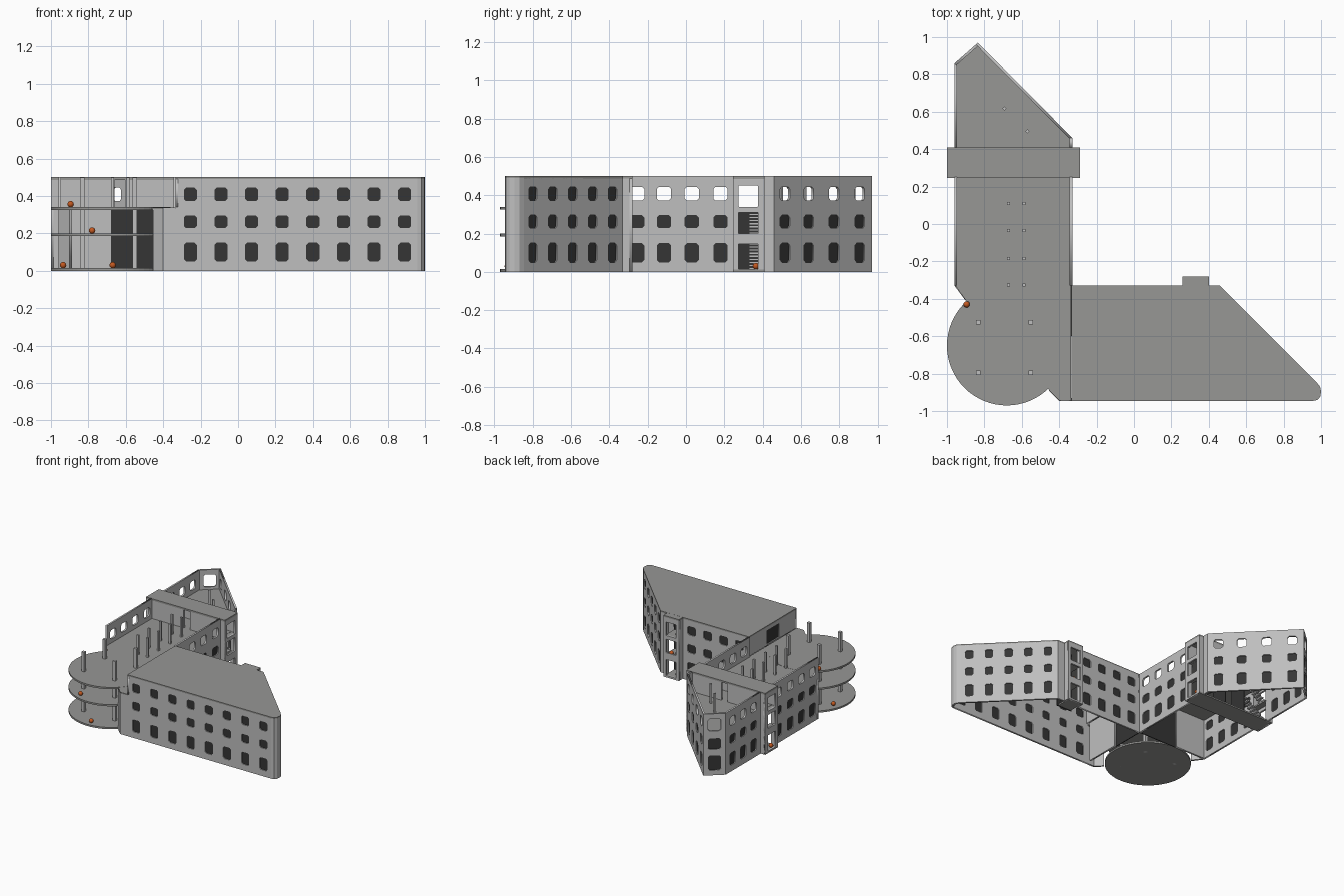
import bpy, bmesh, math
from mathutils import Matrix, Vector

if "Cube" in bpy.data.objects:
    bpy.data.objects.remove(bpy.data.objects["Cube"])

def mat(name, c):
    m = bpy.data.materials.new(name)
    m.diffuse_color = (*c, 1)
    m.use_nodes = True
    m.node_tree.nodes["Principled BSDF"].inputs["Base Color"].default_value = m.diffuse_color
    return m

WALL = mat("wall_grey", (0.52, 0.52, 0.52))
SLAB = mat("slab_grey", (0.31, 0.31, 0.30))
DARK = mat("dark_glass", (0.035, 0.035, 0.035))
ORANGE = mat("orange", (0.55, 0.10, 0.015))
T = 0.014                                            # wall thickness
ROWS = ((0.10, 0.10), (0.262, 0.068), (0.408, 0.072))  # window centre height, size
TALL = ((0.08, 0.13), (0.255, 0.11), (0.395, 0.11))    # stair tower openings

def link(name, me, m):
    me.materials.clear()
    me.materials.append(m)
    ob = bpy.data.objects.new(name, me)
    bpy.context.collection.objects.link(ob)
    return ob

def from_bm(name, bm, m):
    me = bpy.data.meshes.new(name)
    bm.to_mesh(me)
    bm.free()
    return link(name, me, m)

def box(name, x0, x1, y0, y1, z0, z1, m, rot=0):
    bm = bmesh.new()
    bmesh.ops.create_cube(bm, size=1)
    bmesh.ops.scale(bm, vec=(x1 - x0, y1 - y0, z1 - z0), verts=bm.verts)
    bmesh.ops.rotate(bm, matrix=Matrix.Rotation(rot, 3, 'Z'), verts=bm.verts)
    bmesh.ops.translate(bm, vec=((x0 + x1) / 2, (y0 + y1) / 2, (z0 + z1) / 2), verts=bm.verts)
    return from_bm(name, bm, m)

def prism(name, pts, z0, z1, m):
    bm = bmesh.new()
    f = bm.faces.new([bm.verts.new((x, y, z0)) for x, y in pts])
    r = bmesh.ops.extrude_face_region(bm, geom=[f])
    bmesh.ops.translate(bm, vec=(0, 0, z1 - z0),
                        verts=[v for v in r["geom"] if isinstance(v, bmesh.types.BMVert)])
    bmesh.ops.recalc_face_normals(bm, faces=bm.faces)
    return from_bm(name, bm, m)

def octagon(u, z, w, h, c):
    a, b = w / 2, h / 2
    return [(u - a + c, z - b), (u + a - c, z - b), (u + a, z - b + c), (u + a, z + b - c),
            (u + a - c, z + b), (u - a + c, z + b), (u - a, z + b - c), (u - a, z - b + c)]

def wall(name, p0, p1, z0, z1, us=(), w=0.07, rows=ROWS, panes=3, cut=0.012):
    """Wall from p0 to p1 (outside on the right), with cut windows at distances us."""
    p0, p1 = Vector((*p0, 0)), Vector((*p1, 0))
    L = (p1 - p0).length
    u = (p1 - p0) / L
    n = Vector((u.y, -u.x, 0))
    o = p0 - n * T / 2
    M = Matrix(((u.x, 0, n.x, o.x), (u.y, 0, n.y, o.y), (0, 1, 0, 0), (0, 0, 0, 1)))
    holes = [(i, octagon(d, z, w, h, cut)) for d in us for i, (z, h) in enumerate(rows)]
    cu = bpy.data.curves.new(name, 'CURVE')
    cu.dimensions, cu.fill_mode, cu.extrude = '2D', 'BOTH', T / 2
    for loop in [[(0, z0), (L, z0), (L, z1), (0, z1)]] + [h for _, h in holes]:
        s = cu.splines.new('POLY')
        s.points.add(len(loop) - 1)
        for p, q in zip(s.points, loop):
            p.co = (*q, 0, 1)
        s.use_cyclic_u = True
    tmp = bpy.data.objects.new("tmp", cu)
    bpy.context.collection.objects.link(tmp)
    bpy.context.view_layer.update()
    me = bpy.data.meshes.new_from_object(tmp.evaluated_get(bpy.context.evaluated_depsgraph_get()))
    bpy.data.objects.remove(tmp)
    me.transform(M)
    link(name, me, WALL)
    glass = [h for i, h in holes if i < panes]
    if glass:
        bm = bmesh.new()
        for h in glass:
            bm.faces.new([bm.verts.new(M @ Vector((a, b, 0))) for a, b in h])
        from_bm(name + "_glass", bm, DARK)

# Left wing walls (upper floor open to the sky, so no glass there)
wall("wing_a_inner_wall", (-.33, -.33), (-.33, .25), 0, .5, (.075, .215, .36, .51), .075, panes=2)
wall("wing_a_inner_return", (-.33, .41), (-.33, .46), 0, .5)
wall("wing_a_slant_wall", (-.33, .46), (-.835, .97), 0, .5, (.08, .255, .44, .63), .07, panes=2)
wall("wing_a_tip_wall", (-.835, .97), (-.96, .86), 0, .5, (.083,), .095,
     ((.10, .12), (.255, .09), (.41, .10)), 2)
wall("wing_a_outer_wall_back", (-.96, .86), (-.96, .41), 0, .5, (.09, .225, .36), .07, panes=2)
wall("wing_a_outer_wall_front", (-.96, .25), (-.96, -.33), 0, .5, (.07, .22, .365, .505), .075, panes=2)
wall("wing_a_end_slant", (-.96, -.33), (-.90, -.41), 0, .33)
wall("wing_a_end_wall", (-.96, -.33), (-.68, -.33), 0, .325)

# Right wing walls
wall("wing_b_end_slant", (-.455, -.89), (-.40, -.945), 0, .33)
wall("wing_b_front_low", (-.40, -.945), (-.335, -.945), 0, .335)
wall("wing_b_front_wall", (-.335, -.945), (.96, -.945), 0, .49,
     [.08 + .1637 * i for i in range(8)])
tip = [(.96, -.945), (.982, -.94), (.996, -.922), (1, -.895), (.995, -.87), (.975, -.845)]
for a, b in zip(tip, tip[1:]):
    wall("wing_b_round_end", a, b, 0, .49)
wall("wing_b_slant_wall", tip[-1], (.46, -.33), 0, .49, [.065 + .147 * i for i in range(5)], .062)
wall("wing_b_back_return", (.46, -.33), (.40, -.33), 0, .49)
wall("wing_b_back_wall", (.26, -.33), (-.33, -.33), 0, .49, (.08, .225, .37, .51), .075)
wall("wing_b_end_low", (-.33, -.6), (-.33, -.89), 0, .325)
wall("wing_b_end_top", (-.335, -.33), (-.335, -.945), .34, .49, (.31,), .16, ((.405, .11),), cut=.001)
prism("wing_b_roof", [(-.335, -.945)] + tip + [(.46, -.33), (-.335, -.33)], .488, .5, SLAB)

# Dark glazing of the lower entrance corner
box("entrance_glass_a", -.68, -.335, -.334, -.328, 0, .325, DARK)
box("entrance_glass_b", -.336, -.33, -.6, -.334, 0, .325, DARK)

# Floor over the left wing, and round terraces
prism("wing_a_upper_floor", [(-.337, -.943), (-.337, .455), (-.835, .955), (-.955, .853), (-.955, -.33),
      (-.898, -.41), (-.455, -.887), (-.40, -.943)], .324, .339, SLAB)
circle = [(-.68 + .32 * math.cos(i * math.tau / 64), -.65 + .32 * math.sin(i * math.tau / 64))
          for i in range(64)]
for z in (0, .186, .326):
    prism("round_terrace", circle, z, z + .014, SLAB)

# Columns
for x in (-.832, -.552):
    for y in (-.525, -.795):
        box("terrace_column", x - .0125, x + .0125, y - .0125, y + .0125, 0, .498, WALL)
for x in (-.672, -.587):
    for y in (-.325, -.185, -.035, .11):
        box("corridor_column", x - .008, x + .008, y - .008, y + .008, .33, .498, WALL)
for x, y in ((-.693, .617), (-.57, .495)):
    box("slant_column", x - .008, x + .008, y - .008, y + .008, .33, .498, WALL, math.pi / 4)

# Cross stair tower through the left wing
box("tower_roof", -1, -.29, .245, .41, .486, .5, SLAB)
box("tower_ground_slab", -1, -.29, .245, .41, 0, .012, SLAB)
for y in (.252, .403):
    for x0, x1 in ((-1, -.66), (-.605, -.29)):
        box("tower_corridor_wall", x0, x1, y - .007, y + .007, .325, .487, WALL)
wall("tower_end_right", (-.29, .245), (-.29, .41), 0, .487, (.08,), .10, TALL, 0, .001)
wall("tower_end_left", (-1, .41), (-1, .245), 0, .487, (.085,), .10, TALL, 0, .001)
for x0, x1, s, e in ((-1, -.945, 1, -.985), (-.345, -.29, -1, -.305)):
    for y in (.252, .403):
        box("tower_cheek", x0, x1, y - .007, y + .007, 0, .487, WALL)
    for z in (.17, .325):
        box("tower_landing", min(e, e + s * .05), max(e, e + s * .05), .255, .40, z, z + .012, SLAB)
    box("tower_core", e + s * .25 - .004, e + s * .25 + .004, .255, .40, .012, .325, DARK)
    for z in (.012, .182):
        for i in range(9):
            a, b = e + s * (.03 + i * .022), e + s * (.052 + i * .022)
            box("stair_step", min(a, b), max(a, b), .328, .385, z + i * .016, z + i * .016 + .011, WALL)

# Stair bay on the back of the right wing
wall("bay_face", (.40, -.28), (.26, -.28), 0, .487, (.07,), .09, TALL, 0, .001)
box("bay_cheek", .26, .274, -.335, -.288, 0, .487, WALL)
box("bay_cheek", .386, .40, -.335, -.288, 0, .487, WALL)
box("bay_roof", .26, .40, -.33, -.28, .487, .4995, SLAB)
box("bay_back", .26, .40, -.42, -.414, 0, .487, DARK)
for z in (0, .17, .325):
    box("bay_landing", .27, .39, -.41, -.287, z, z + .012, SLAB)
    for i in range(5):
        box("bay_step", .275, .325, -.345 - i * .013, -.332 - i * .013,
            z + .012 + i * .016, z + .024 + i * .016, WALL)

# Small orange balls
for p in ((-.895, -.43, .356), (-.935, -.56, .03), (-.67, -.93, .03), (-.78, -.91, .215),
          (-.975, .30, .03), (-.305, .365, .03), (.34, -.30, .20)):
    bm = bmesh.new()
    bmesh.ops.create_uvsphere(bm, u_segments=12, v_segments=8, radius=.017)
    bmesh.ops.translate(bm, vec=p, verts=bm.verts)
    for f in bm.faces:
        f.smooth = True
    from_bm("orange_ball", bm, ORANGE)
